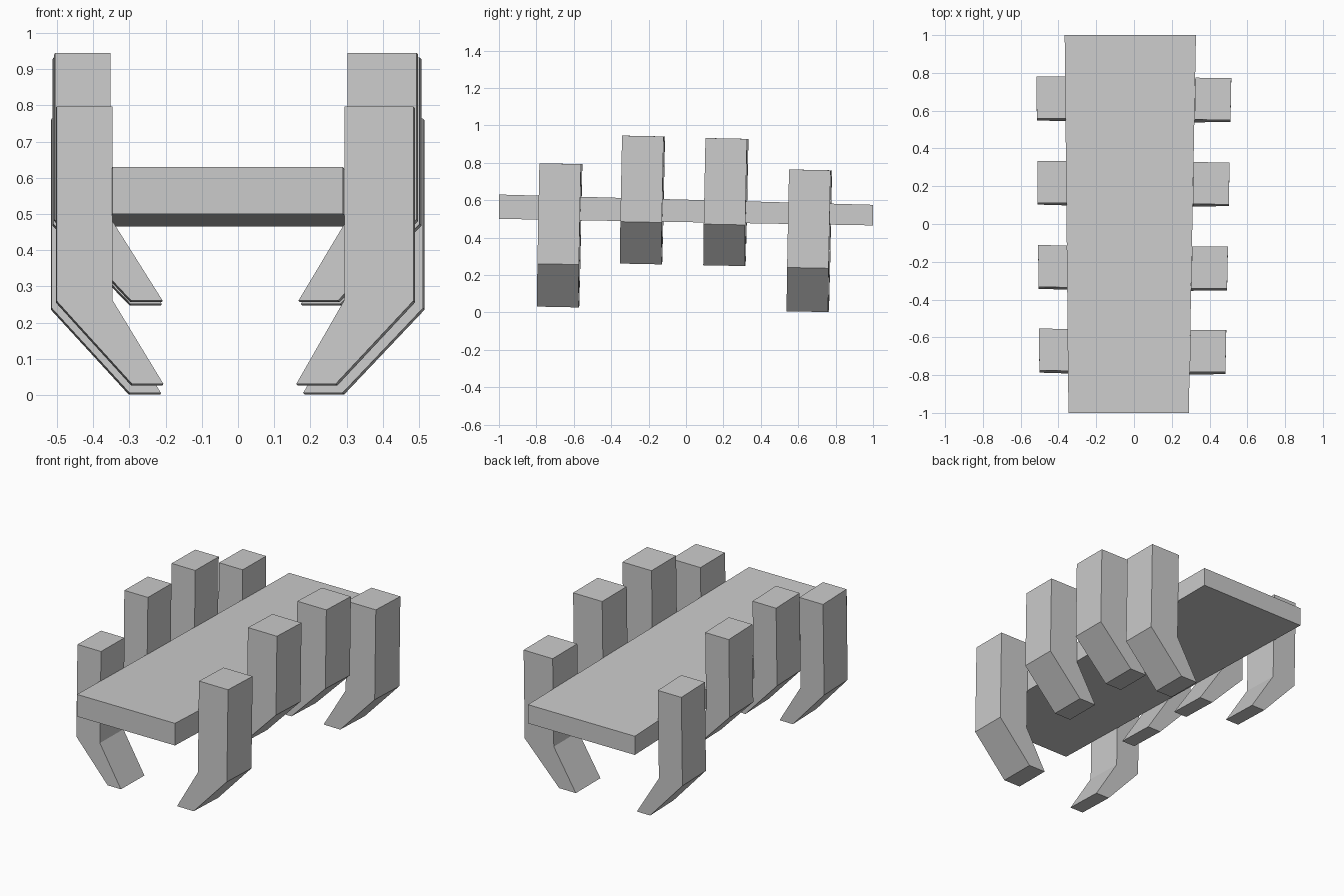
import bpy, bmesh

if "Cube" in bpy.data.objects:
    bpy.data.objects.remove(bpy.data.objects["Cube"])

TILT = 0.02                      # whole model leans slightly down to the back
FLARE = {"left": -0.01, "right": 0.02}   # x drift of each side per unit of y


def make_object(name, front, back):
    """Solid between two matching loops of points."""
    bm = bmesh.new()
    a = [bm.verts.new(p) for p in front]
    b = [bm.verts.new(p) for p in back]
    n = len(a)
    bm.faces.new(a)
    bm.faces.new(b[::-1])
    for i in range(n):
        j = (i + 1) % n
        bm.faces.new((a[j], a[i], b[i], b[j]))
    bmesh.ops.recalc_face_normals(bm, faces=bm.faces)
    mesh = bpy.data.meshes.new(name)
    bm.to_mesh(mesh)
    bm.free()
    bpy.context.collection.objects.link(bpy.data.objects.new(name, mesh))


def rect(x0, x1, y, z0, z1):
    return [(x0, y, z0), (x1, y, z0), (x1, y, z1), (x0, y, z1)]


# Body slab, widening towards the back
make_object("body_slab",
            rect(-0.347, 0.29, -1.0, 0.50, 0.63),
            rect(-0.367, 0.328, 1.0, 0.465, 0.575))


# Legs: upright post with a foot bent inwards
def leg(name, side, y, top, knee, foot, outer, inner, foot_outer, foot_inner):
    profile = [(outer, top), (inner, top), (inner, knee + 0.003),
               (foot_inner, foot), (foot_outer, foot), (outer, knee)]

    def loop(depth):
        return [(x + FLARE[side] * depth,
                 y + depth + TILT * (z - top) - 0.008 * x,
                 z - TILT * depth) for x, z in profile]
    make_object(name, loop(0), loop(0.222))


# name, front y, top z, knee z, foot z
rows = [("front", -0.780, 0.797, 0.260, 0.031),
        ("mid_front", -0.338, 0.945, 0.485, 0.261),
        ("mid_back", 0.108, 0.932, 0.472, 0.252),
        ("back", 0.555, 0.764, 0.240, 0.006)]

for label, y, top, knee, foot in rows:
    d = y + 0.78
    for side, xs in (("left", (-0.501, -0.347, -0.293, -0.206)),
                     ("right", (0.484, 0.294, 0.270, 0.161))):
        shift = FLARE[side] * d
        scale = 0.7 if side == "right" else 0.5
        leg(label + "_leg_" + side, side, y, top, knee, foot,
            xs[0] + shift, xs[1] + shift,
            xs[2] + shift * scale, xs[3] + shift * scale)
